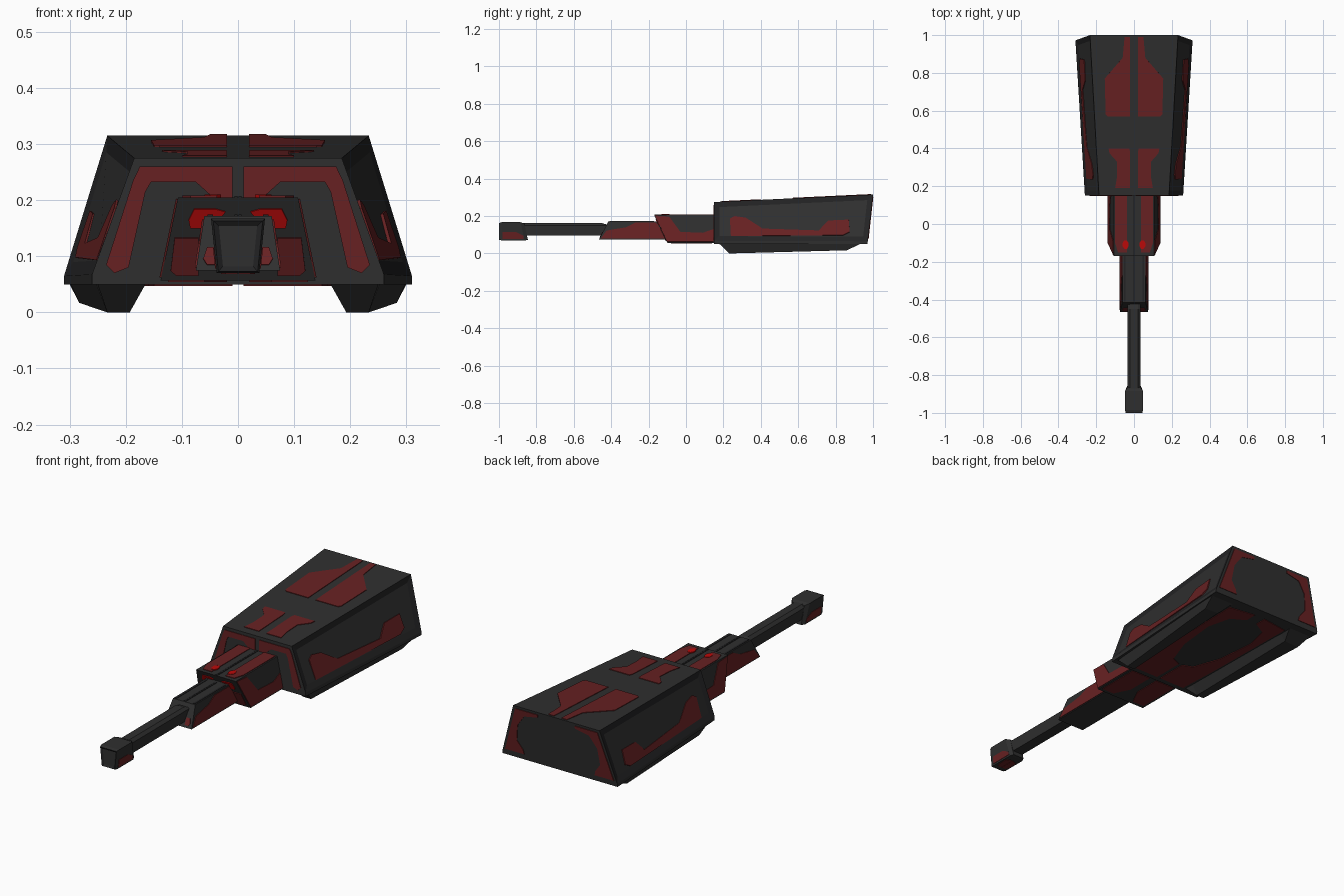
import bpy, bmesh
from mathutils import Vector


def material(name, rgb):
    m = bpy.data.materials.new(name)
    m.diffuse_color = (*rgb, 1)
    return m


GREY = material("charcoal grey", (0.028, 0.028, 0.028))
DARK = material("dark trim", (0.017, 0.017, 0.018))
RED = material("deep red", (0.135, 0.015, 0.016))
LIGHT = material("bright red", (0.5, 0.003, 0.003))


def finish(name, bm, mats):
    bmesh.ops.recalc_face_normals(bm, faces=bm.faces)
    me = bpy.data.meshes.new(name)
    bm.to_mesh(me)
    bm.free()
    for m in mats:
        me.materials.append(m)
    ob = bpy.data.objects.new(name, me)
    bpy.context.collection.objects.link(ob)
    return ob


def loft(rings, mirror=True):
    """Capped skin through rings; half rings are mirrored in x."""
    bm = bmesh.new()
    loops = []
    for r in rings:
        if mirror:
            r = list(r) + [(-x, y, z) for x, y, z in reversed(r)]
        loops.append([bm.verts.new(p) for p in r])
    n = len(loops[0])
    for a, b in zip(loops, loops[1:]):
        for i in range(n):
            j = (i + 1) % n
            bm.faces.new((a[i], a[j], b[j], b[i]))
    bm.faces.new(loops[0])
    bm.faces.new(loops[-1])
    bmesh.ops.recalc_face_normals(bm, faces=bm.faces)
    bm.normal_update()
    return bm


def inset(bm, test, thickness, depth, rim=1):
    faces = [f for f in bm.faces if test(f)]
    res = bmesh.ops.inset_individual(bm, faces=faces, thickness=thickness,
                                     depth=depth, use_even_offset=True)
    for f in res["faces"]:
        f.material_index = rim


def plates(name, view, plane, pts, mat, t=0.003):
    """Thin mirrored pair of plates: a drawn outline projected onto a sloped plane."""
    k = "xyz".index(view[1])
    sign = 1 if view[0] == "+" else -1
    a, b, c = (Vector(p) for p in plane)
    n = (b - a).cross(c - a).normalized()
    if n[k] * sign < 0:
        n = -n
    bm = bmesh.new()
    for s in (1, -1):
        lo, hi = [], []
        for u, v in pts:
            p = Vector((u, v))
            q = Vector((0, u, v) if k == 0 else (u, 0, v) if k == 1 else (u, v, 0))
            q[k] = (a - q).dot(n) / n[k]
            for lst, off in ((lo, -0.002), (hi, t)):
                w = q + n * off
                lst.append(bm.verts.new((w.x * s, w.y, w.z)))
        for i in range(len(pts)):
            j = (i + 1) % len(pts)
            bm.faces.new((lo[i], lo[j], hi[j], hi[i]))
        bm.faces.new(hi)
        bm.faces.new(lo)
    bmesh.ops.recalc_face_normals(bm, faces=bm.faces)
    bmesh.ops.triangulate(bm, faces=[f for f in bm.faces if len(f.verts) > 4])
    return finish(name, bm, [mat])


# main hull with recessed side panels
F = [(.185, .15, .275), (.26, .15, .068), (.26, .15, .05)]
B = [(.233, 1.0, .315), (.31, .972, .065), (.31, .97, .05)]
bm = loft([F, B])
inset(bm, lambda f: abs(f.normal.x) > .6 and f.calc_area() > .1, .028, -.006)
finish("hull", bm, [GREY, DARK])

# skid rails under the hull
for s, side in ((1, "right"), (-1, "left")):
    rings = [[(.165, .18, .055), (.25, .18, .055), (.25, .18, .05), (.165, .18, .05)],
             [(.165, .23, .055), (.255, .23, .055), (.233, .23, 0), (.193, .23, 0)],
             [(.175, .86, .055), (.30, .86, .055), (.283, .86, .017), (.205, .86, .02)],
             [(.175, .93, .055), (.30, .93, .055), (.30, .93, .05), (.175, .93, .05)]]
    rings = [[(x * s, y, z) for x, y, z in r] for r in rings]
    finish(side + "_rail", loft(rings, False), [GREY])

# neck block, second sleeve
finish("neck_block", loft([[(.107, -.17, .205), (.138, -.10, .057)],
                           [(.107, .2, .205), (.138, .2, .057)]]), [GREY])
finish("barrel_sleeve", loft([[(.06, -.415, .172), (.075, -.465, .075)],
                              [(.06, -.08, .172), (.075, -.08, .075)]]), [GREY])

# thin barrel with chamfered top edges
finish("barrel", loft([[(.02, -.87, .163), (.034, -.87, .15), (.028, -.87, .095)],
                       [(.02, -.45, .163), (.034, -.45, .15), (.028, -.45, .095)],
                       [(.02, -.41, .15), (.034, -.41, .15), (.028, -.41, .095)]]),
       [GREY])

# muzzle with recessed front
bm = loft([[(.044, -1.0, .163), (.035, -1.0, .073)],
           [(.048, -.985, .167), (.038, -.985, .07)],
           [(.048, -.885, .167), (.038, -.862, .07)],
           [(.034, -.865, .16), (.03, -.845, .072)]])
inset(bm, lambda f: f.normal.y < -.9, .009, -.006)
finish("muzzle", bm, [GREY, DARK])

# hull top markings
top = (F[0], B[0], (-.185, .15, .275))
plates("top_rear_marking", "+z", top,
       [(.02, .99), (.05, .99), (.06, .88), (.155, .77), (.15, .58), (.14, .57), (.02, .57)], RED)
plates("top_front_marking", "+z", top,
       [(.025, .40), (.135, .40), (.13, .375), (.09, .33), (.09, .25), (.10, .19),
        (.02, .19), (.02, .38)], RED)

# hull side markings sit in the recess
c = [Vector(p) for p in (F[0], F[1], B[0], B[1])]
mid = sum(c, Vector()) / 4
du, dv = (c[2] + c[3] - c[0] - c[1]), (c[0] + c[2] - c[1] - c[3])
mid.x -= .0065
plates("side_marking", "+x", (mid, mid + du, mid + dv),
       [(.235, .185), (.26, .20), (.32, .19), (.41, .132), (.71, .122), (.76, .175),
        (.87, .18), (.875, .115), (.84, .097), (.24, .092)], RED, .004)

# hull front, back and belly markings
plates("front_marking", "-y", (F[0], F[1], (0, .15, .1)),
       [(.01, .26), (.175, .26), (.187, .235), (.235, .085), (.22, .07), (.195, .08),
        (.165, .215), (.155, .232), (.075, .232), (.045, .205), (.01, .205)], RED)
plates("back_marking", "+y", (B[0], B[1], (-.233, 1.0, .315)),
       [(.10, .303), (.222, .303), (.293, .078), (.19, .078), (.195, .10), (.225, .14),
        (.215, .22), (.175, .275), (.10, .29)], RED)
plates("belly_marking", "-z", ((0, 0, .05), (1, 0, .05), (0, 1, .05)),
       [(.01, .18), (.15, .18), (.16, .4), (.168, .9), (.03, .92), (.03, .86), (.10, .82),
        (.13, .7), (.11, .5), (.06, .36), (.01, .34)], RED)

# neck markings: top stripes, sides, front, underside
plates("neck_top_stripe", "+z", ((0, 0, .205), (1, 0, .205), (0, 1, .205)),
       [(.037, .147), (.10, .147), (.10, -.10), (.085, -.15), (.037, -.15)], RED)
plates("neck_side_marking", "+x", ((.107, -.17, .205), (.138, -.1, .057), (.138, .2, .057)),
       [(-.165, .202), (-.09, .197), (-.03, .115), (.09, .11), (.147, .13), (.147, .062),
        (-.10, .062)], RED)
neck_front = ((.107, -.17, .205), (.138, -.1, .057), (-.107, -.17, .205))
plates("neck_front_marking", "-y", neck_front,
       [(.07, .133), (.113, .133), (.12, .075), (.11, .066), (.07, .066)], RED)
plates("neck_under_marking", "-z", ((0, 0, .057), (1, 0, .057), (0, 1, .057)),
       [(.02, .14), (.125, .14), (.125, -.08), (.06, -.08), (.02, 0)], RED)

# glowing lamps on the neck
plates("front_lamp", "-y", neck_front,
       [(.022, .18), (.04, .185), (.078, .185), (.088, .165), (.085, .151), (.03, .151),
        (.03, .17)], LIGHT)
plates("top_lamp", "+z", ((0, 0, .207), (1, 0, .207), (0, 1, .207)),
       [(.03, -.10), (.037, -.087), (.052, -.087), (.06, -.10), (.06, -.118), (.05, -.132),
        (.037, -.132), (.03, -.118)], LIGHT)
plates("neck_seam", "+z", ((0, 0, .205), (1, 0, .205), (0, 1, .205)),
       [(.0005, .147), (.006, .147), (.006, -.168), (.0005, -.168)], DARK, .002)

# sleeve and muzzle markings
plates("sleeve_side_marking", "+x", ((.06, -.415, .172), (.075, -.465, .075), (.075, -.08, .075)),
       [(-.455, .08), (-.425, .122), (-.32, .14), (-.27, .165), (-.16, .165), (-.10, .08)], RED)
plates("sleeve_front_marking", "-y",
       ((.06, -.415, .172), (.075, -.465, .075), (-.06, -.415, .172)),
       [(.035, .115), (.055, .115), (.062, .095), (.055, .084), (.035, .084)], RED)
plates("sleeve_top_trim", "+z", ((0, 0, .172), (1, 0, .172), (0, 1, .172)),
       [(.045, -.17), (.054, -.17), (.054, -.41), (.045, -.41)], DARK, .002)
plates("sleeve_top_seam", "+z", ((0, 0, .172), (1, 0, .172), (0, 1, .172)),
       [(.0005, -.17), (.006, -.17), (.006, -.41), (.0005, -.41)], DARK, .002)
plates("muzzle_side_marking", "+x", ((.048, -.985, .167), (.038, -.985, .07), (.038, -.862, .07)),
       [(-.98, .115), (-.91, .115), (-.87, .095), (-.87, .078), (-.98, .078)], RED, .002)
plates("muzzle_under_marking", "-z", ((0, 0, .07), (1, 0, .07), (0, 1, .07)),
       [(.0005, -.97), (.022, -.97), (.03, -.95), (.03, -.90), (.0005, -.89)], RED, .002)
